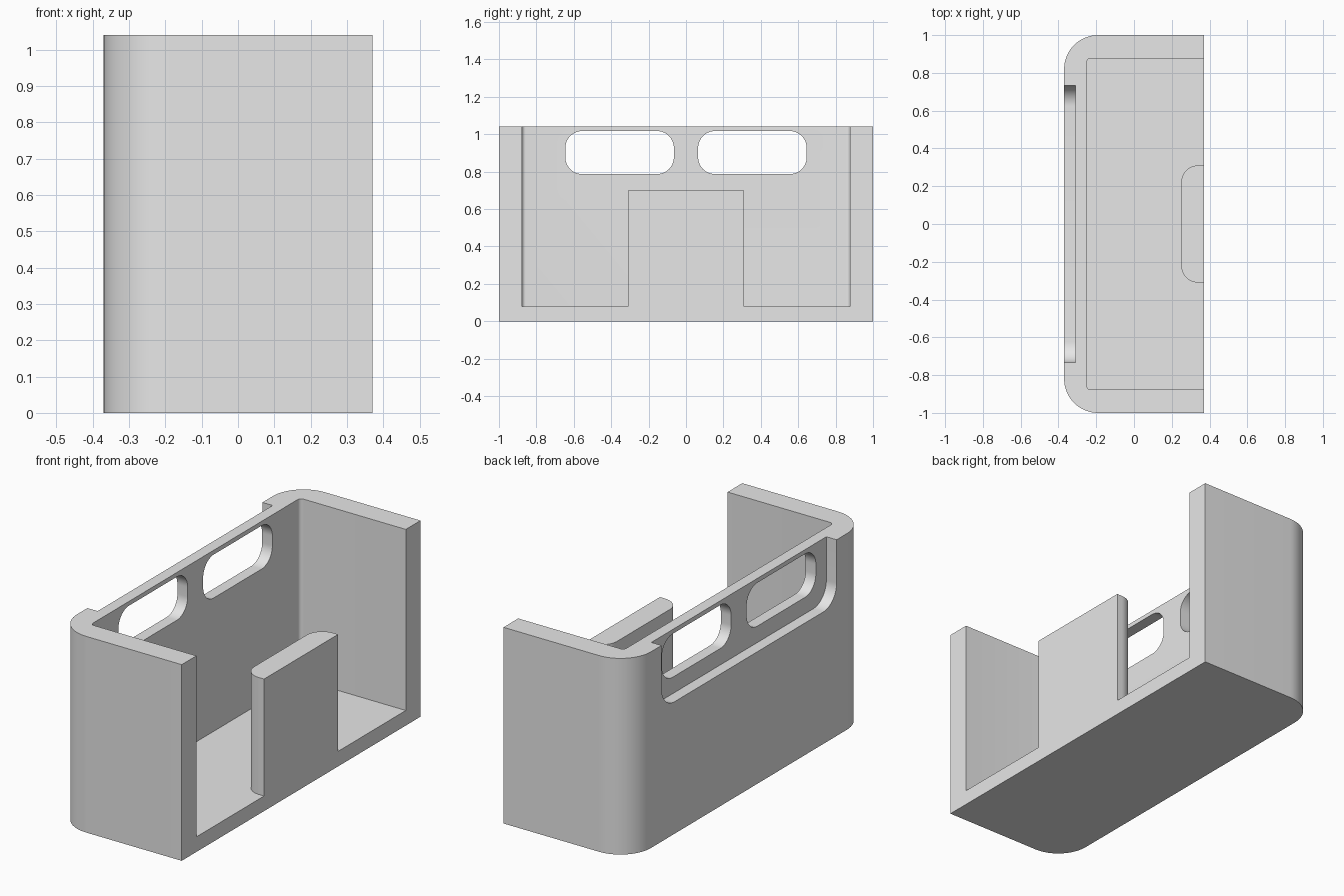
import bpy, bmesh, math
from mathutils import Vector

if "Cube" in bpy.data.objects:
    bpy.data.objects.remove(bpy.data.objects["Cube"])

grey = bpy.data.materials.new("plain grey")
grey.use_nodes = True
grey.diffuse_color = (0.8, 0.8, 0.8, 1)
grey.node_tree.nodes["Principled BSDF"].inputs["Base Color"].default_value = (0.8, 0.8, 0.8, 1)


def outline(a0, a1, b0, b1, radii, steps=16):
    """Rectangle outline, corner radii in order: low-low, high-low, high-high, low-high."""
    corners = [(a0, b0, 1, 1), (a1, b0, -1, 1), (a1, b1, -1, -1), (a0, b1, 1, -1)]
    points = []
    for i, ((a, b, sa, sb), r) in enumerate(zip(corners, radii)):
        if r == 0:
            points.append((a, b))
            continue
        for k in range(steps + 1):
            t = math.pi + (i + k / steps) * math.pi / 2
            points.append((a + sa * r + r * math.cos(t), b + sb * r + r * math.sin(t)))
    return points


def prism(name, points, low, high, axis="Z"):
    """Extrude an outline: XY outline along Z, or YZ outline along X."""
    bm = bmesh.new()
    place = (lambda a, b, c: (a, b, c)) if axis == "Z" else (lambda a, b, c: (c, a, b))
    face = bm.faces.new([bm.verts.new(place(a, b, low)) for a, b in points])
    grown = bmesh.ops.extrude_face_region(bm, geom=[face])["geom"]
    step = Vector(place(0, 0, high - low))
    bmesh.ops.translate(bm, vec=step, verts=[v for v in grown if isinstance(v, bmesh.types.BMVert)])
    bmesh.ops.recalc_face_normals(bm, faces=bm.faces)
    mesh = bpy.data.meshes.new(name)
    bm.to_mesh(mesh)
    bm.free()
    mesh.materials.append(grey)
    obj = bpy.data.objects.new(name, mesh)
    bpy.context.collection.objects.link(obj)
    return obj


def combine(target, tool, operation):
    """Apply a boolean and discard the tool object."""
    bpy.context.view_layer.objects.active = target
    mod = target.modifiers.new("shape", "BOOLEAN")
    mod.operation, mod.object, mod.solver = operation, tool, "EXACT"
    bpy.ops.object.modifier_apply(modifier=mod.name)
    bpy.data.objects.remove(tool)


# Outer block, rounded along the closed side
holder = prism("open_sided_holder", outline(-0.37, 0.37, -1, 1, (0.18, 0, 0, 0.18)), 0, 1.04)

# Hollow interior, open at the top and along one long side
cavity = prism("cavity_cutter", outline(-0.25, 0.6, -0.877, 0.877, (0.02, 0, 0, 0.02), 6), 0.08, 1.3)
combine(holder, cavity, "DIFFERENCE")

# Retaining tab in the middle of the open side
tab = prism("retaining_tab", outline(0.25, 0.37, -0.31, 0.31, (0.09, 0, 0, 0.09)), 0.04, 0.70)
combine(holder, tab, "UNION")

# Shallow recess on the outside of the closed wall
recess = prism("recess_cutter", outline(-0.733, 0.733, 0.70, 1.3, (0.11, 0.11, 0, 0)), -0.6, -0.31, "X")
combine(holder, recess, "DIFFERENCE")

# Two rounded windows through the closed wall
for side in (-1, 1):
    mid = side * 0.355
    window = prism("window_cutter", outline(mid - 0.29, mid + 0.29, 0.787, 1.017, (0.09,) * 4), -0.6, -0.1, "X")
    combine(holder, window, "DIFFERENCE")

# Smooth curves, crisp edges
bpy.ops.object.select_all(action="DESELECT")
holder.select_set(True)
bpy.context.view_layer.objects.active = holder
bpy.ops.object.shade_smooth_by_angle(angle=math.radians(30))
